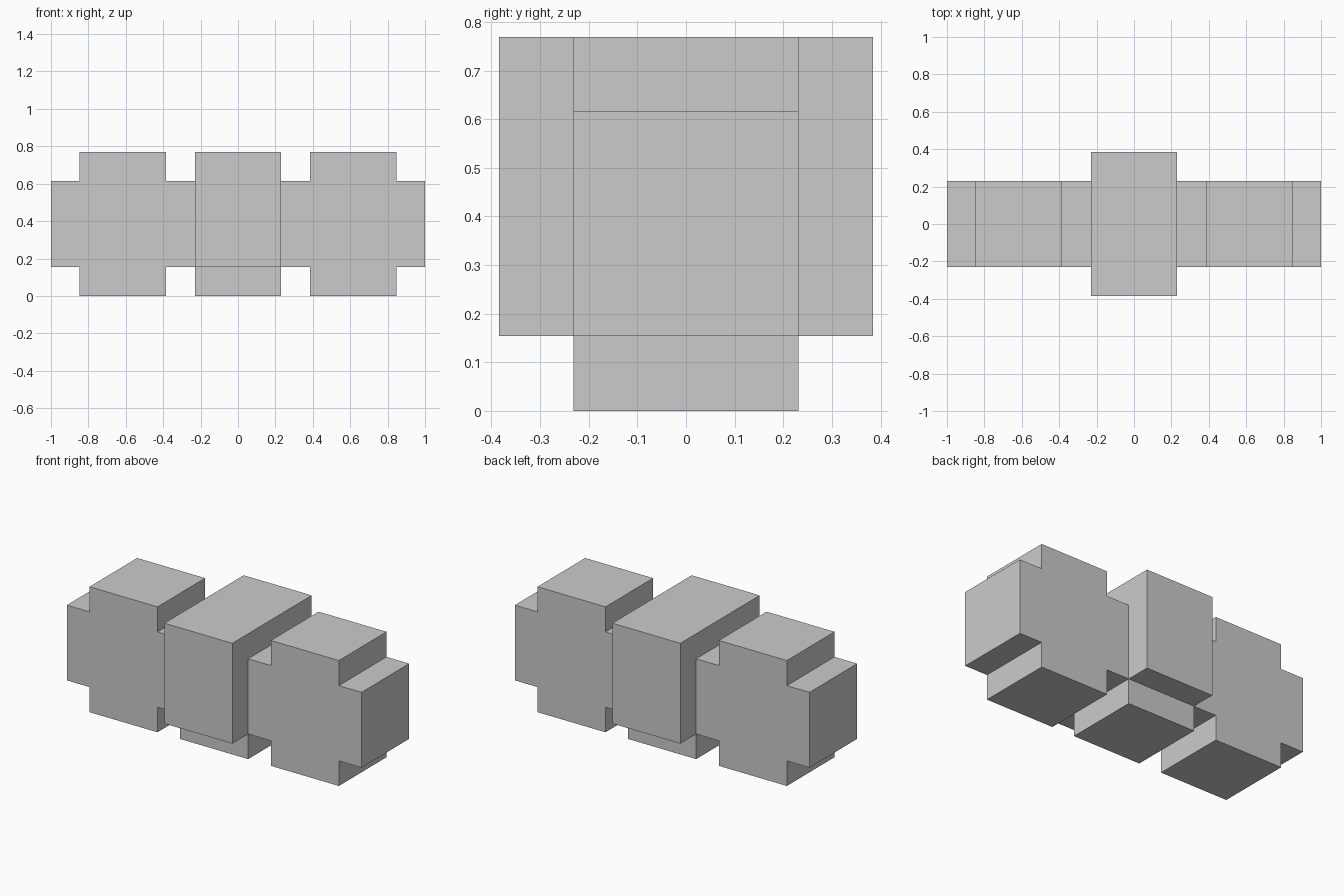
import bpy, bmesh
from mathutils import Vector

if "Cube" in bpy.data.objects:
    bpy.data.objects.remove(bpy.data.objects["Cube"])

U = 1 / 13                                   # module: total length is 26 modules
XS = [-13, -11, -5, -3, 3, 5, 11, 13]        # column breaks
ZS = [0, 2, 8, 10]                           # row breaks
HALF_DEPTH, CENTRE_HALF_DEPTH = 3, 5

bm = bmesh.new()


def extrude(faces, dy):
    """Extrude a region of faces along y."""
    out = bmesh.ops.extrude_face_region(bm, geom=faces)["geom"]
    verts = [g for g in out if isinstance(g, bmesh.types.BMVert)]
    bmesh.ops.translate(bm, verts=verts, vec=Vector((0, dy, 0)))


# Front profile: continuous bar with three taller blocks
for i in range(7):
    for j in range(3):
        if j == 1 or i in (1, 3, 5):
            corners = [(XS[i], ZS[j]), (XS[i + 1], ZS[j]),
                       (XS[i + 1], ZS[j + 1]), (XS[i], ZS[j + 1])]
            bm.faces.new([bm.verts.new((x * U, -HALF_DEPTH * U, z * U)) for x, z in corners])
bmesh.ops.remove_doubles(bm, verts=bm.verts[:], dist=1e-4)

# Give the profile its depth
extrude(bm.faces[:], 2 * HALF_DEPTH * U)
bm.normal_update()

# Centre block projects at front and back, above its narrow foot
for side in (-1, 1):
    faces = []
    for f in bm.faces:
        c = f.calc_center_median() / U
        if abs(c.y - side * HALF_DEPTH) < 0.01 and abs(c.x) < 3 and c.z > 2:
            faces.append(f)
    out = bmesh.ops.extrude_face_region(bm, geom=faces)["geom"]
    bmesh.ops.delete(bm, geom=[f for f in faces if f.is_valid], context="FACES")
    verts = [g for g in out if isinstance(g, bmesh.types.BMVert)]
    bmesh.ops.translate(bm, verts=verts,
                        vec=Vector((0, side * (CENTRE_HALF_DEPTH - HALF_DEPTH) * U, 0)))

# Merge coplanar faces and orient outward
bmesh.ops.dissolve_limit(bm, angle_limit=0.01, verts=bm.verts[:], edges=bm.edges[:])
bmesh.ops.recalc_face_normals(bm, faces=bm.faces[:])

mesh = bpy.data.meshes.new("triple_block_bar")
bm.to_mesh(mesh)
bm.free()
bpy.context.collection.objects.link(bpy.data.objects.new("triple_block_bar", mesh))
